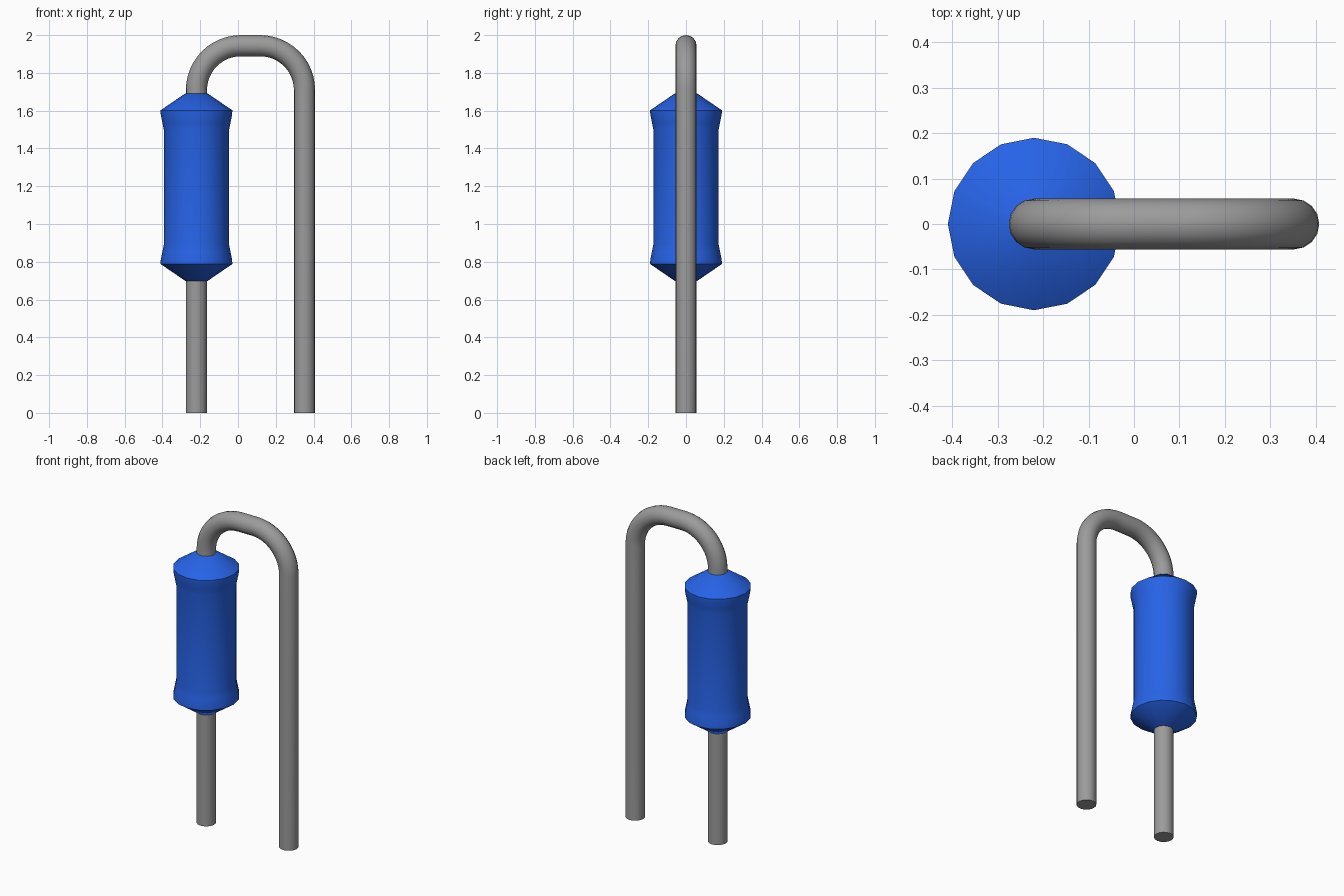
import bpy
import bmesh
import math

cube = bpy.data.objects.get("Cube")
if cube:
    bpy.data.objects.remove(cube, do_unlink=True)


def material(name, rgb):
    m = bpy.data.materials.new(name)
    m.use_nodes = True
    m.diffuse_color = (*rgb, 1)
    m.node_tree.nodes["Principled BSDF"].inputs["Base Color"].default_value = (*rgb, 1)
    return m


def finish(obj, mat, angle):
    obj.data.materials.clear()
    obj.data.materials.append(mat)
    bpy.ops.object.select_all(action="DESELECT")
    obj.select_set(True)
    bpy.context.view_layer.objects.active = obj
    bpy.ops.object.shade_smooth_by_angle(angle=math.radians(angle))


blue = material("body blue", (0.02, 0.125, 0.8))
grey = material("wire grey", (0.33, 0.33, 0.33))

BODY_X, LEG_X = -0.22, 0.352
WIRE_R, BEND_R, BEND_Z = 0.056, 0.235, 1.709

# Body: 16-sided turned profile (radius, height) with conical ends
half = [(0.058, 0.497), (0.19, 0.407), (0.189, 0.385), (0.18, 0.34), (0.173, 0.305)]
profile = [(r, 1.195 - h) for r, h in half] + [(r, 1.195 + h) for r, h in reversed(half)]
SIDES = 16
bm = bmesh.new()
rings = []
for r, z in profile:
    rings.append([bm.verts.new((BODY_X + r * math.cos(math.tau * i / SIDES),
                                r * math.sin(math.tau * i / SIDES), z))
                  for i in range(SIDES)])
for a, b in zip(rings, rings[1:]):
    for i in range(SIDES):
        j = (i + 1) % SIDES
        bm.faces.new((a[i], a[j], b[j], b[i]))
bm.faces.new(rings[0][::-1])
bm.faces.new(rings[-1])
mesh = bpy.data.meshes.new("resistor_body")
bm.to_mesh(mesh)
bm.free()
body = bpy.data.objects.new("resistor_body", mesh)
bpy.context.collection.objects.link(body)
finish(body, blue, 35)

# Wire lead: one bent tube from the body foot, over the top and down the long leg
path = [(BODY_X, 0)]
STEPS = 12
for cx, start in ((BODY_X + BEND_R, math.pi), (LEG_X - BEND_R, math.pi / 2)):
    for i in range(STEPS + 1):
        t = start - math.pi / 2 * i / STEPS
        path.append((cx + BEND_R * math.cos(t), BEND_Z + BEND_R * math.sin(t)))
path.append((LEG_X, 0))

curve = bpy.data.curves.new("wire_lead", "CURVE")
curve.dimensions = "3D"
curve.bevel_depth = WIRE_R
curve.bevel_resolution = 6
curve.use_fill_caps = True
spline = curve.splines.new("POLY")
spline.points.add(len(path) - 1)
for p, (x, z) in zip(spline.points, path):
    p.co = (x, 0, z, 1)
wire = bpy.data.objects.new("wire_lead", curve)
bpy.context.collection.objects.link(wire)
bpy.ops.object.select_all(action="DESELECT")
wire.select_set(True)
bpy.context.view_layer.objects.active = wire
bpy.ops.object.convert(target="MESH")
wire = bpy.context.view_layer.objects.active

# Weld the end caps to the tube
bm = bmesh.new()
bm.from_mesh(wire.data)
bmesh.ops.remove_doubles(bm, verts=bm.verts, dist=0.0001)
bmesh.ops.recalc_face_normals(bm, faces=bm.faces)
bm.to_mesh(wire.data)
bm.free()
finish(wire, grey, 35)
